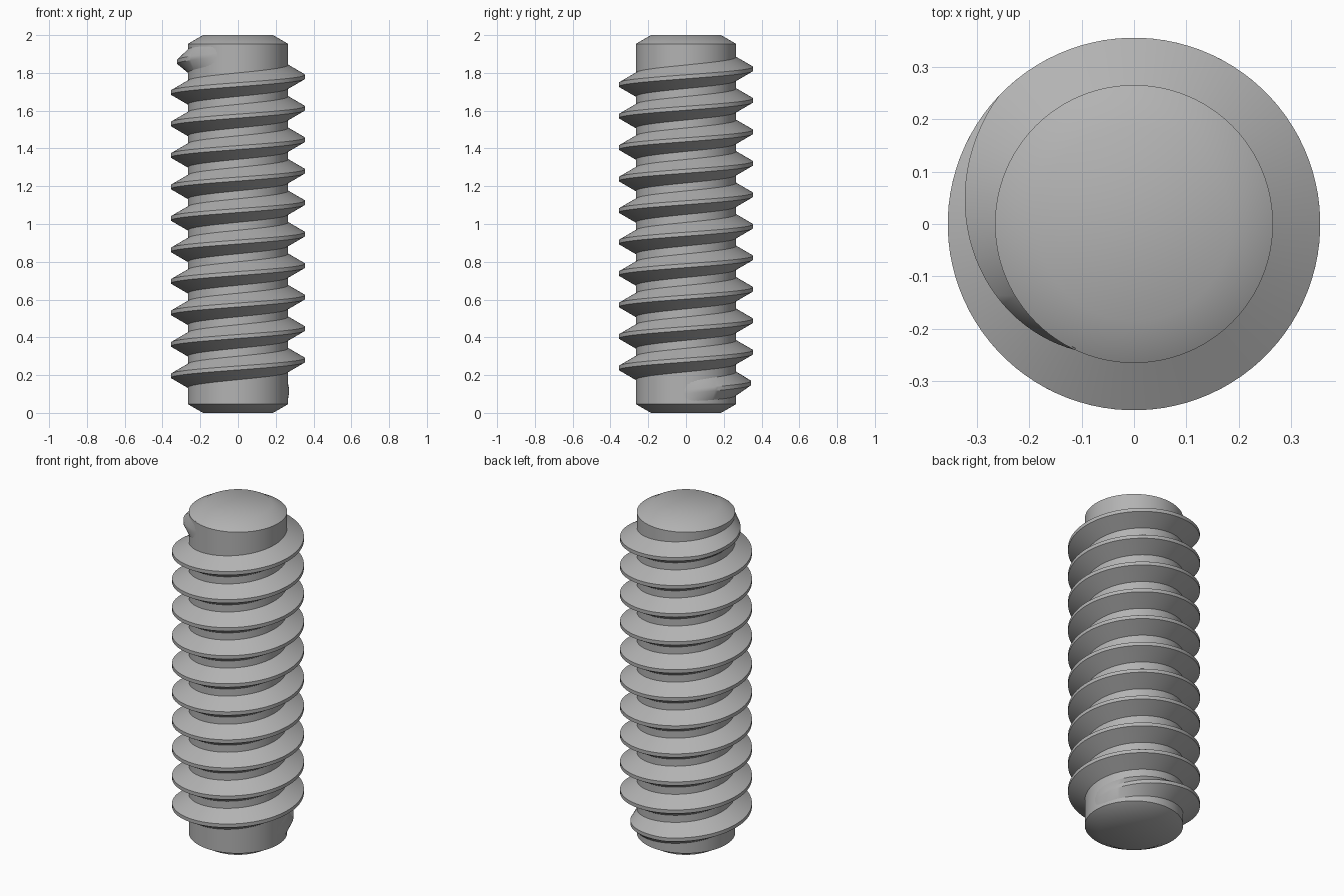
import bpy, bmesh
from math import cos, sin, radians, tau

old = bpy.data.objects.get("Cube")
if old:
    bpy.data.objects.remove(old, do_unlink=True)

STEPS = 96                      # segments per turn
CORE, CREST = 0.265, 0.355      # radii
PITCH = 1.5 / 9
START, TAPER = radians(-2), radians(108)
TURNS = 10 + 247 / 360
START_Z = 0.112

steel = bpy.data.materials.new("steel grey")
steel.use_nodes = True
colour = (0.45, 0.45, 0.45, 1)
steel.diffuse_color = colour
steel.node_tree.nodes["Principled BSDF"].inputs["Base Color"].default_value = colour


def skin(name, rings, closed_section):
    """Bridge successive point rings with quads and cap both ends."""
    bm = bmesh.new()
    loops = [[bm.verts.new(p) for p in ring] for ring in rings]
    for a, b in zip(loops, loops[1:]):
        n = len(a)
        for i in range(n if closed_section else n - 1):
            j = (i + 1) % n
            bm.faces.new((a[i], a[j], b[j], b[i]))
    bm.faces.new(loops[0])
    bm.faces.new(loops[-1])
    bmesh.ops.recalc_face_normals(bm, faces=bm.faces)
    mesh = bpy.data.meshes.new(name)
    bm.to_mesh(mesh)
    bm.free()
    mesh.materials.append(steel)
    obj = bpy.data.objects.new(name, mesh)
    bpy.context.collection.objects.link(obj)
    bpy.ops.object.select_all(action='DESELECT')
    obj.select_set(True)
    bpy.context.view_layer.objects.active = obj
    bpy.ops.object.shade_smooth_by_angle(angle=radians(30))
    return obj


def polar(r, a, z):
    return (r * cos(a), r * sin(a), z)


# Shaft with chamfered ends
shaft_profile = [(0.185, 0), (CORE, 0.046), (CORE, 1.954), (0.185, 2)]
skin("shaft", [[polar(r, tau * i / STEPS, z) for i in range(STEPS)]
               for r, z in shaft_profile], True)

# Helical thread, fading into the shaft at both ends
count = round(TURNS * STEPS)
sweep = TURNS * tau
rings = []
for i in range(count + 1):
    t = sweep * i / count
    a, z = START + t, START_Z + PITCH * t / tau
    fade = min(1, t / TAPER, (sweep - t) / TAPER)
    tip = CORE + (CREST - CORE) * fade
    section = [(CORE - 0.003, -0.064), (tip, -0.0105),
               (tip, 0.0105), (CORE - 0.003, 0.064)]
    rings.append([polar(r, a, z + dz) for r, dz in section])
skin("thread", rings, True)
